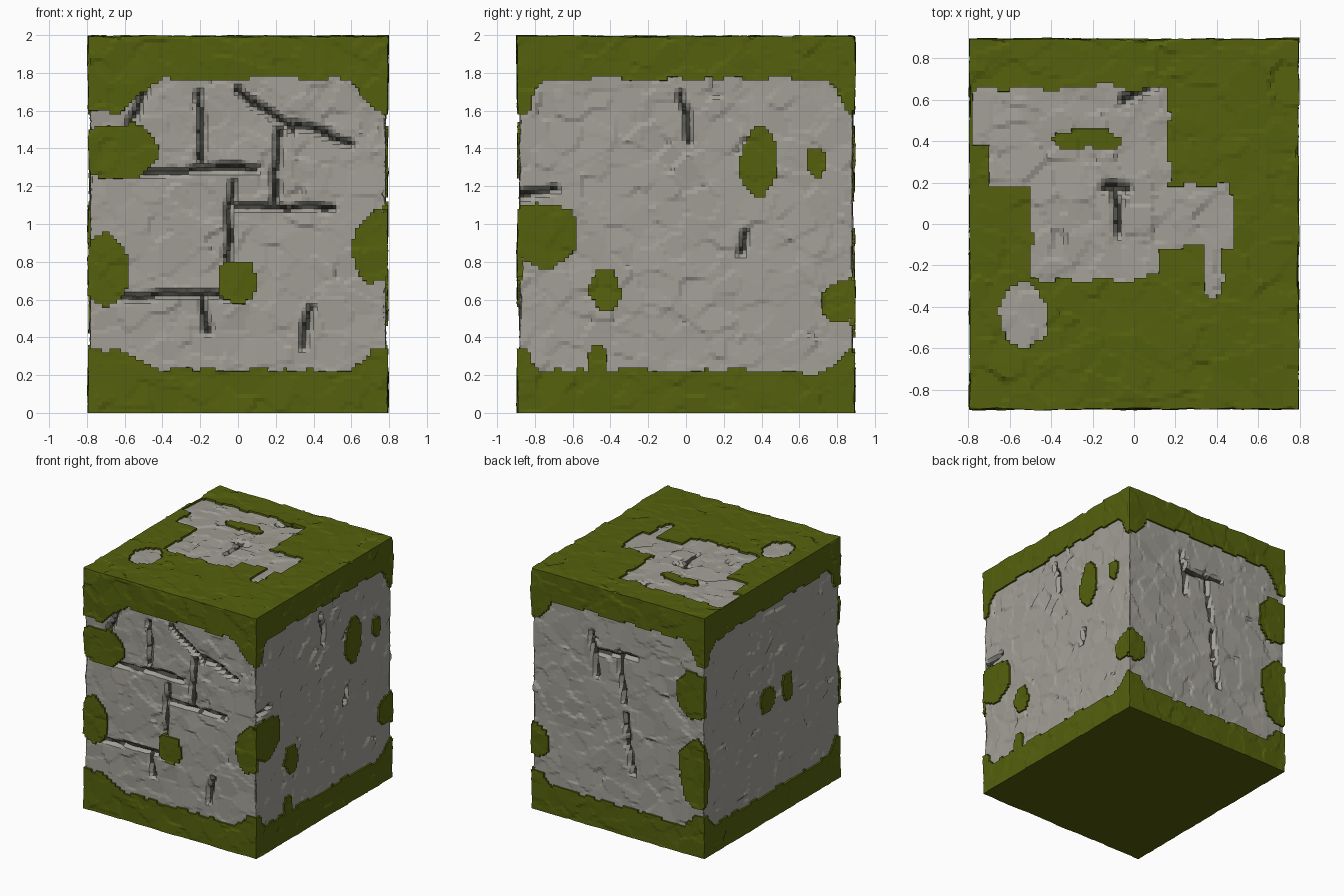
import bpy, bmesh
from mathutils import Vector, noise
from mathutils.geometry import intersect_point_line

if "Cube" in bpy.data.objects:
    bpy.data.objects.remove(bpy.data.objects["Cube"])

HALF = Vector((0.8, 0.9, 1.0))          # half size of the block
MID = Vector((0, 0, 1))
STEP = 0.02


def material(name, col):
    m = bpy.data.materials.new(name)
    m.diffuse_color = (*col, 1)
    m.use_nodes = True
    m.node_tree.nodes["Principled BSDF"].inputs["Base Color"].default_value = m.diffuse_color
    return m


STONE = material("stone grey", (0.36, 0.345, 0.305))
DARK = material("crack dark grey", (0.055, 0.055, 0.045))
MOSS = material("moss green", (0.09, 0.118, 0.004))

# side -> axis of its normal, direction, and the two axes spanning it
AXES = {"front": (1, -1, 0, 2), "back": (1, 1, 0, 2), "right": (0, 1, 1, 2),
        "left": (0, -1, 1, 2), "top": (2, 1, 0, 1), "bottom": (2, -1, 0, 1)}

# Loose moss patches on each side: u, z, radius u, radius z
SPOTS = {}
SPOTS["front"] = [(-.63, 1.38, .22, .15), (-.7, .75, .12, .19), (0, .7, .1, .11), (.73, .87, .12, .19)]
SPOTS["right"] = [(-.77, .94, .2, .17), (.39, 1.33, .095, .18), (.69, 1.32, .05, .08),
                  (-.42, .66, .08, .12), (.83, .6, .11, .12), (-.46, .25, .06, .12)]
SPOTS["back"] = [(-.7, 1.33, .16, .2), (-.72, .68, .15, .28), (.75, .58, .11, .13)]
SPOTS["left"] = [(.05, 1, .08, .1), (-.2, 1.02, .07, .12), (.89, .68, .06, .25)]

# How far from its two edges the moss hangs down on each side
HANG = {"front": (.4, .2), "right": (.14, .14), "back": (.2, .2), "left": (.15, .15)}

# Bare stone on the top: rectangles x0, x1, y0, y1
BARE = [(-.7, .16, .18, .66), (-.78, -.6, .38, .66), (-.5, .47, -.1, .19),
        (-.5, .12, -.27, 0), (.34, .42, -.35, 0)]

# Straight cracks on each side: u0, v0, u1, v1
CRACKS = {"left": [], "bottom": []}
CRACKS["front"] = [(-.2, 1.68, -.19, 1.33), (-.57, 1.27, .1, 1.3), (-.48, 1.72, -.58, 1.5),
                   (.22, 1.5, .19, 1.1), (0, 1.09, .5, 1.08), (-.03, 1.22, -.06, .8),
                   (-.6, .62, -.03, .63), (-.18, .62, -.17, .43), (.38, .56, .34, .35),
                   (0, 1.7, .3, 1.5), (.3, 1.53, .6, 1.42)]
CRACKS["right"] = [(-.02, 1.68, .02, 1.45), (-.85, 1.17, -.7, 1.18), (.28, .85, .33, .95)]
CRACKS["back"] = [(.25, 1.6, .2, 1.25), (.2, 1.45, -.15, 1.48), (0, 1.5, -.05, 1.1),
                  (-.06, 1, -.12, .53)]
CRACKS["top"] = [(-.13, .17, -.03, .17), (-.08, .17, -.08, -.04), (-.04, .61, .1, .67)]


def in_ellipse(u, v, spot):
    c, d, r, q = spot
    return ((u - c) / r) ** 2 + ((v - d) / q) ** 2 < 1


def is_moss(side, p):
    if side == "bottom":
        return True
    _, _, a, b = AXES[side]
    w = noise.noise_vector(p * 8) * 0.03
    u, v = p[a] + w.x, p[b] + w.y
    if side == "top":
        bare = any(x0 < u < x1 and y0 < v < y1 for x0, x1, y0, y1 in BARE)
        bare = bare or in_ellipse(u, v, (-.53, -.44, .12, .16))
        return not bare or in_ellipse(u, v, (-.22, .41, .17, .05))
    # bands along the top and bottom edges, wider towards the corners
    wl, wr = HANG[side]
    corner = max(1 - (u + HALF[a]) / wl, 1 - (HALF[a] - u) / wr, 0)
    corner = min(1, 1.7 * corner)
    if v > 1.765 - 0.17 * corner or v < 0.225 + 0.11 * corner:
        return True
    return any(in_ellipse(u, v, s) for s in SPOTS[side])


def crack_depth(side, p):
    """1 in the middle of a crack, 0 away from it"""
    _, _, a, b = AXES[side]
    w = noise.noise_vector(p * 10) * 0.02
    q, best = Vector((p[a] + w.x, p[b] + w.y, 0)), 0
    for u0, v0, u1, v1 in CRACKS[side]:
        s, e = Vector((u0, v0, 0)), Vector((u1, v1, 0))
        t = min(1, max(0, intersect_point_line(q, s, e)[1]))
        best = max(best, 1 - (q - s.lerp(e, t)).length / 0.028)
    return best


def facets(p, scale, tilt):
    """Chipped flat planes: every cell leans its own way"""
    c = noise.voronoi(p * scale)[1][0]
    return tilt * noise.noise_vector(c * 3.7).dot(p - c / scale)


def height(side, p, mossy):
    if side == "bottom":
        return 0
    chips = facets(p, 7, 0.16) + facets(p + Vector((5, 3, 1)), 3, 0.04)
    chips = max(-0.018, min(0.012, chips))
    if mossy:
        return -0.007 + 0.6 * chips
    return -0.022 + 0.8 * chips - 0.045 * crack_depth(side, p)


def displaced(p, mossy):
    """Push a point along every side of the block it lies on"""
    q = p.copy()
    for side, (n, sign, _, _) in AXES.items():
        if abs((p - MID)[n] - sign * HALF[n]) < 1e-5:
            q[n] += sign * height(side, p, mossy)
    return q


def build(name, mossy, mats):
    bm, verts = bmesh.new(), {}
    for side, (n, sign, a, b) in AXES.items():

        def place(i, j):
            p = Vector((0, 0, 0))
            p[n], p[a], p[b] = sign * HALF[n], i * STEP - HALF[a], j * STEP - HALF[b]
            return p + MID

        for i in range(round(2 * HALF[a] / STEP)):
            for j in range(round(2 * HALF[b] / STEP)):
                centre = place(i + .5, j + .5)
                if is_moss(side, centre) != mossy:
                    continue
                corners = []
                for di, dj in ((0, 0), (1, 0), (1, 1), (0, 1)):
                    p = place(i + di, j + dj)
                    key = tuple(round(c * 1000) for c in p)
                    if key not in verts:
                        verts[key] = bm.verts.new(displaced(p, mossy))
                    corners.append(verts[key])
                if (sign > 0) == (n == 1):
                    corners.reverse()
                f = bm.faces.new(corners)
                if not mossy and crack_depth(side, centre) > 0.55:
                    f.material_index = 1
    mesh = bpy.data.meshes.new(name)
    bm.to_mesh(mesh)
    bm.free()
    for m in mats:
        mesh.materials.append(m)
    ob = bpy.data.objects.new(name, mesh)
    bpy.context.collection.objects.link(ob)
    return ob


# Cracked stone faces
build("stone_block", False, [STONE, DARK])
# Moss cover, with a rim that drops down to the stone
moss = build("moss_cover", True, [MOSS])
rim = moss.modifiers.new("rim", "SOLIDIFY")
rim.thickness, rim.offset, rim.use_rim_only = 0.03, -1, True
